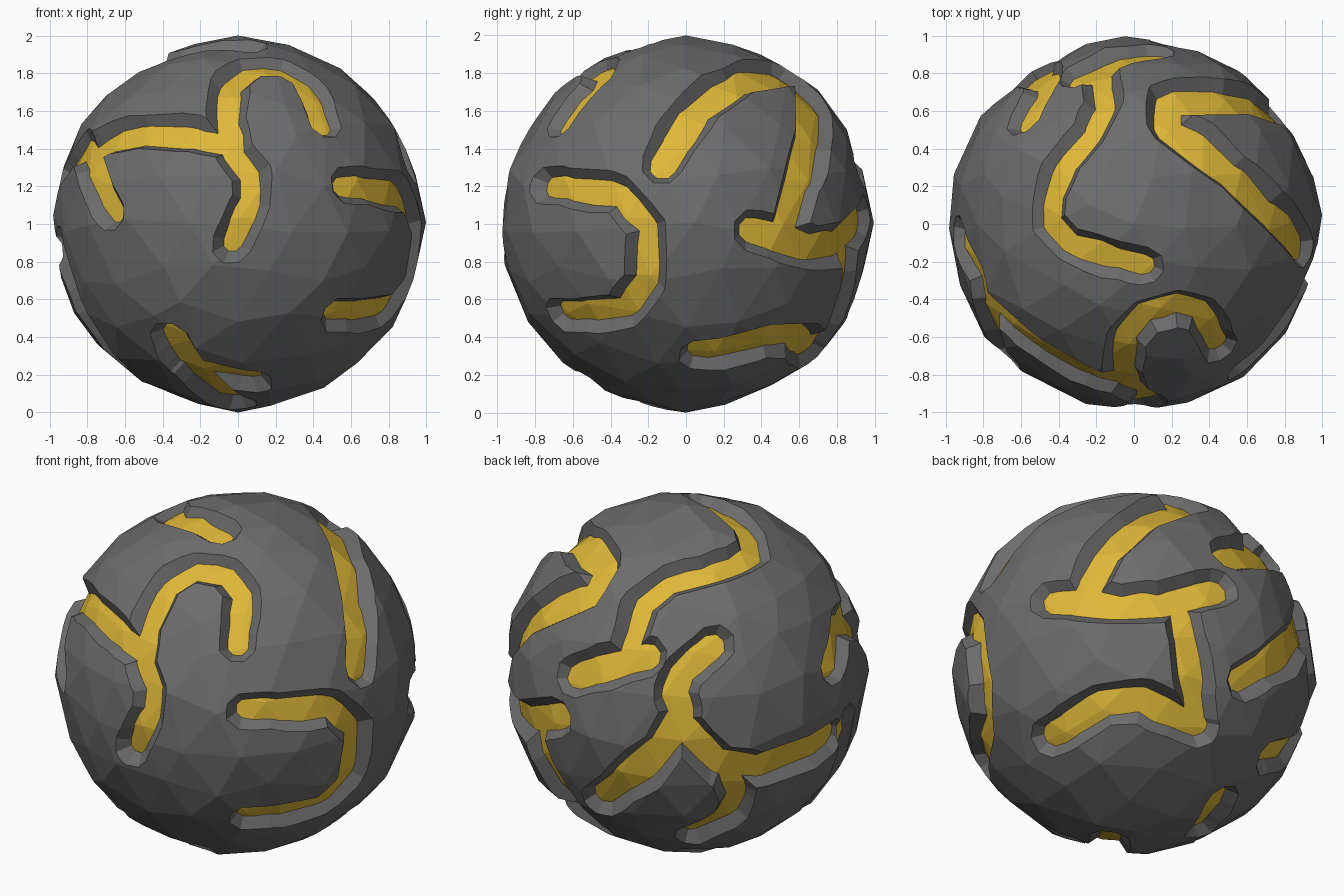
import bpy, bmesh, random
from math import sin, cos, pi, radians, sqrt
from mathutils import Vector

random.seed(4)
if "Cube" in bpy.data.objects:
    bpy.data.objects.remove(bpy.data.objects["Cube"])

CENTRE = Vector((0, 0, 1))
CORE = .93
NARROW, WIDE = .065, .08


def material(name, colour):
    m = bpy.data.materials.new(name)
    m.use_nodes = True
    m.diffuse_color = (*colour, 1)
    m.node_tree.nodes["Principled BSDF"].inputs["Base Color"].default_value = (*colour, 1)
    return m


def add_object(name, bm):
    mesh = bpy.data.meshes.new(name)
    bm.to_mesh(mesh)
    bm.free()
    obj = bpy.data.objects.new(name, mesh)
    obj.location = CENTRE
    bpy.context.collection.objects.link(obj)
    return obj


def rough_ball(name, radius, uneven, mat):
    """Faceted ball with slightly irregular corners; the poles stay put."""
    bm = bmesh.new()
    bmesh.ops.create_icosphere(bm, subdivisions=3, radius=1)
    for v in bm.verts:
        if abs(v.co.z) < .99:
            shift = Vector([random.uniform(-.05, .05) for _ in range(3)])
            v.co = (v.co + shift).normalized() * random.uniform(1 - uneven, 1)
        v.co *= radius
    ball = add_object(name, bm)
    ball.data.materials.append(mat)
    return ball


def on_ball(side, u, v):
    """Direction from the centre to a point placed on one side of the ball."""
    turn, tilt = (radians(a) for a in side)
    out = Vector((sin(turn) * cos(tilt), -cos(turn) * cos(tilt), sin(tilt)))
    across = Vector((cos(turn), sin(turn), 0))
    depth = sqrt(max(0, CORE ** 2 - u * u - v * v))
    return (across * u + out.cross(across) * v + out * depth).normalized()


def round_corners(path):
    """Cut each corner of a path, keeping both ends."""
    result = [path[0]]
    for a, b in zip(path, path[1:]):
        result += [a.slerp(b, .25), a.slerp(b, .75)]
    return result + [path[-1]]


def flared_ring(direction, width):
    """Corners of a flared plug: narrow under the core surface, wide outside."""
    turn = direction.to_track_quat('Z', 'Y')
    for height, half in ((.87, width - .05), (1.07, width + .13)):
        for i in range(8):
            a = (i + .5) * pi / 4
            yield turn @ Vector((half * cos(a), half * sin(a), height))


def cut_segment(ball, a, b, width):
    """Remove one straight stretch of crack with sloping walls."""
    bm = bmesh.new()
    for direction in (a, b):
        for corner in flared_ring(direction, width):
            bm.verts.new(corner)
    hull = bmesh.ops.convex_hull(bm, input=bm.verts[:])
    spare = {g for g in hull["geom_interior"] + hull["geom_unused"]
             if isinstance(g, bmesh.types.BMVert)}
    bmesh.ops.delete(bm, geom=list(spare), context='VERTS')
    bmesh.ops.recalc_face_normals(bm, faces=bm.faces[:])
    cutter = add_object("crack_cutter", bm)
    cutter.hide_render = True
    mod = ball.modifiers.new("crack", 'BOOLEAN')
    mod.operation = 'DIFFERENCE'
    mod.solver = 'MANIFOLD'
    mod.object = cutter
    bpy.context.view_layer.objects.active = ball
    bpy.ops.object.modifier_apply(modifier=mod.name)
    bpy.data.objects.remove(cutter)


def crack(side, width, *points):
    """Carve a winding crack into the crust through a few guide points."""
    path = round_corners([on_ball(side, u, v) for u, v in points])
    for a, b in zip(path, path[1:]):
        cut_segment(crust, a, b, width)


# Glowing core and the dark crust around it
core = rough_ball("golden_core", CORE, .005, material("gold", (.74, .48, .04)))
crust = rough_ball("rock_crust", 1, .022, material("dark_grey_rock", (.15, .15, .15)))

# Sides of the ball as turn and tilt in degrees
FRONT, RIGHT, TOP = (0, 0), (90, 0), (0, 90)
BACK, UNDER = (210, 24), (143, -30)

# Front crack with its arch, then its side arm and the hook it meets
crack(FRONT, NARROW, (.44, .52), (.32, .78), (-.04, .79), (-.06, .42), (.1, .2), (-.03, -.1))
crack(FRONT, NARROW, (-.06, .42), (-.6, .46), (-.77, .36))
crack(FRONT, NARROW, (-.65, .06), (-.77, .42), (-.87, .3))
crack(BACK, NARROW, (.83, .2), (.8, .06))

# Low front fork
crack(FRONT, WIDE, (-.34, -.59), (-.26, -.72))
crack(FRONT, NARROW, (-.26, -.72), (.07, -.8))
crack(FRONT, NARROW, (-.26, -.72), (0, -.91))

# Lower strip that passes beneath the ball
crack(FRONT, NARROW, (-.91, -.1), (-.82, -.38), (-.63, -.67))
crack(UNDER, NARROW, (.36, -.82), (.45, -.65))

# Back crack with three arms
crack(BACK, WIDE, (.21, .16), (0, -.04), (.08, -.26), (-.38, -.67))
crack(BACK, WIDE, (.06, -.26), (.3, -.52), (.8, -.31))
crack(BACK, NARROW, (.3, -.48), (.36, -.68), (.1, -.83))

# Loop on the side
crack(RIGHT, NARROW, (-.72, .2), (-.19, .12), (-.2, -.42), (-.63, -.46))

# Side hook and the branching crack it runs into
crack(RIGHT, WIDE, (-.12, .31), (.12, .67), (.6, .73), (.6, .3), (.5, -.08))
crack(UNDER, WIDE, (-.48, .37), (0, .33), (.4, .45))
crack(UNDER, NARROW, (.2, .34), (.3, -.28))
crack(UNDER, WIDE, (.3, -.28), (-.1, -.1), (-.47, -.36))

# Top crack running down to the back
crack(TOP, NARROW, (.05, -.22), (-.45, -.07), (-.42, .22), (-.15, .55), (-.17, .78))
crack(TOP, WIDE, (-.28, .76), (.1, .88))

# The whole crust stays flat and grey, carved walls included
for poly in crust.data.polygons:
    poly.material_index = 0
    poly.use_smooth = False
